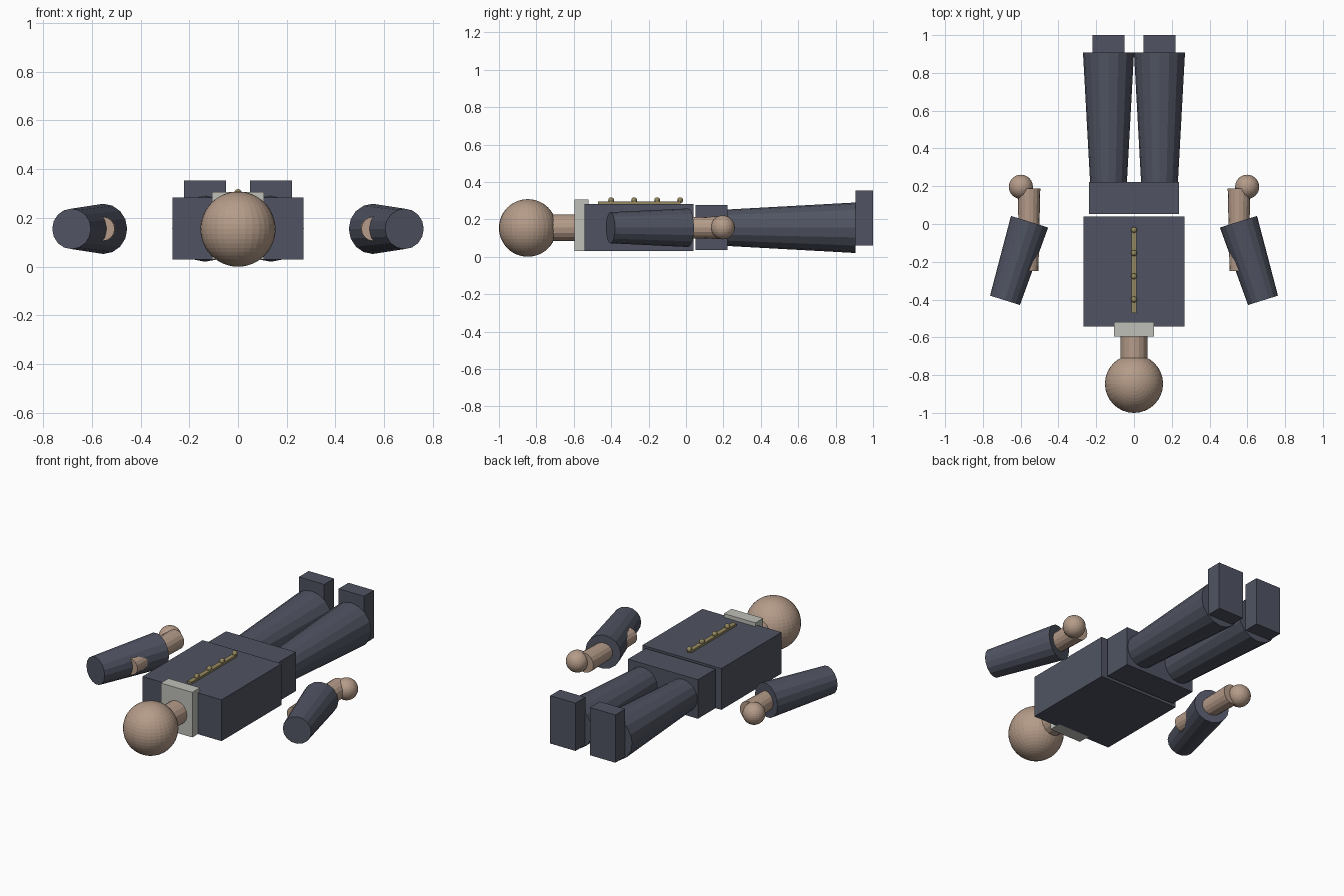
import bpy
from mathutils import Vector

if "Cube" in bpy.data.objects:
    bpy.data.objects.remove(bpy.data.objects["Cube"], do_unlink=True)


def material(name, rgb):
    mat = bpy.data.materials.new(name)
    mat.use_nodes = True
    mat.diffuse_color = (*rgb, 1)
    mat.node_tree.nodes["Principled BSDF"].inputs["Base Color"].default_value = (*rgb, 1)
    return mat


NAVY = material("navy cloth", (0.08, 0.088, 0.122))
SKIN = material("skin", (0.46, 0.33, 0.25))
GREY = material("pale grey collar", (0.52, 0.53, 0.48))
BRASS = material("brass", (0.30, 0.25, 0.115))
MID = 0.155  # height of the body axis


def finish(name, mat):
    obj = bpy.context.object
    obj.name = name
    obj.data.name = name
    obj.data.materials.append(mat)
    return obj


def box(name, mat, low, high):
    low, high = Vector(low), Vector(high)
    bpy.ops.mesh.primitive_cube_add(size=1, location=(low + high) / 2)
    obj = finish(name, mat)
    obj.scale = high - low
    return obj


def tube(name, mat, start, end, r1, r2, sides=16):
    start, end = Vector(start), Vector(end)
    axis = end - start
    bpy.ops.mesh.primitive_cone_add(vertices=sides, radius1=r1, radius2=r2,
                                    depth=axis.length, location=(start + end) / 2)
    obj = finish(name, mat)
    obj.rotation_euler = axis.to_track_quat('Z', 'Y').to_euler()
    return obj


def ball(name, mat, centre, radius, segments, rings):
    bpy.ops.mesh.primitive_uv_sphere_add(segments=segments, ring_count=rings,
                                         radius=radius, location=centre)
    return finish(name, mat)


# Head, neck and collar
ball("head", SKIN, (0, -0.846, 0.154), 0.154, 32, 24)
tube("neck", SKIN, (0, -0.78, MID), (0, -0.5, MID), 0.071, 0.071)
box("collar", GREY, (-0.107, -0.595, 0.03), (0.107, -0.52, 0.306))

# Torso and hips
box("torso", NAVY, (-0.268, -0.542, 0.03), (0.268, 0.04, 0.283))
box("hips", NAVY, (-0.237, 0.052, 0.037), (0.237, 0.223, 0.276))

# Button strip
box("button_strip", BRASS, (-0.014, -0.47, 0.27), (0.014, -0.03, 0.296))
for i in range(4):
    ball(f"button_{i + 1}", BRASS, (0, -0.4 + i * 0.123, 0.302), 0.016, 12, 8)

# Limbs on both sides
for side, s in (("left", 1), ("right", -1)):
    tube(f"{side}_leg", NAVY, (s * 0.135, 0.12, MID), (s * 0.135, 0.907, MID), 0.092, 0.135)
    box(f"{side}_shoe", NAVY, (s * 0.135 - 0.086, 0.905, 0.06), (s * 0.135 + 0.086, 1, 0.353))
    tube(f"{side}_sleeve", NAVY, (s * 0.683, -0.404, MID), (s * 0.553, 0.012, MID), 0.083, 0.103)
    tube(f"{side}_forearm", SKIN, (s * 0.556, -0.25, MID), (s * 0.556, 0.188, MID), 0.05, 0.06)
    ball(f"{side}_hand", SKIN, (s * 0.599, 0.197, 0.157), 0.064, 24, 16)
